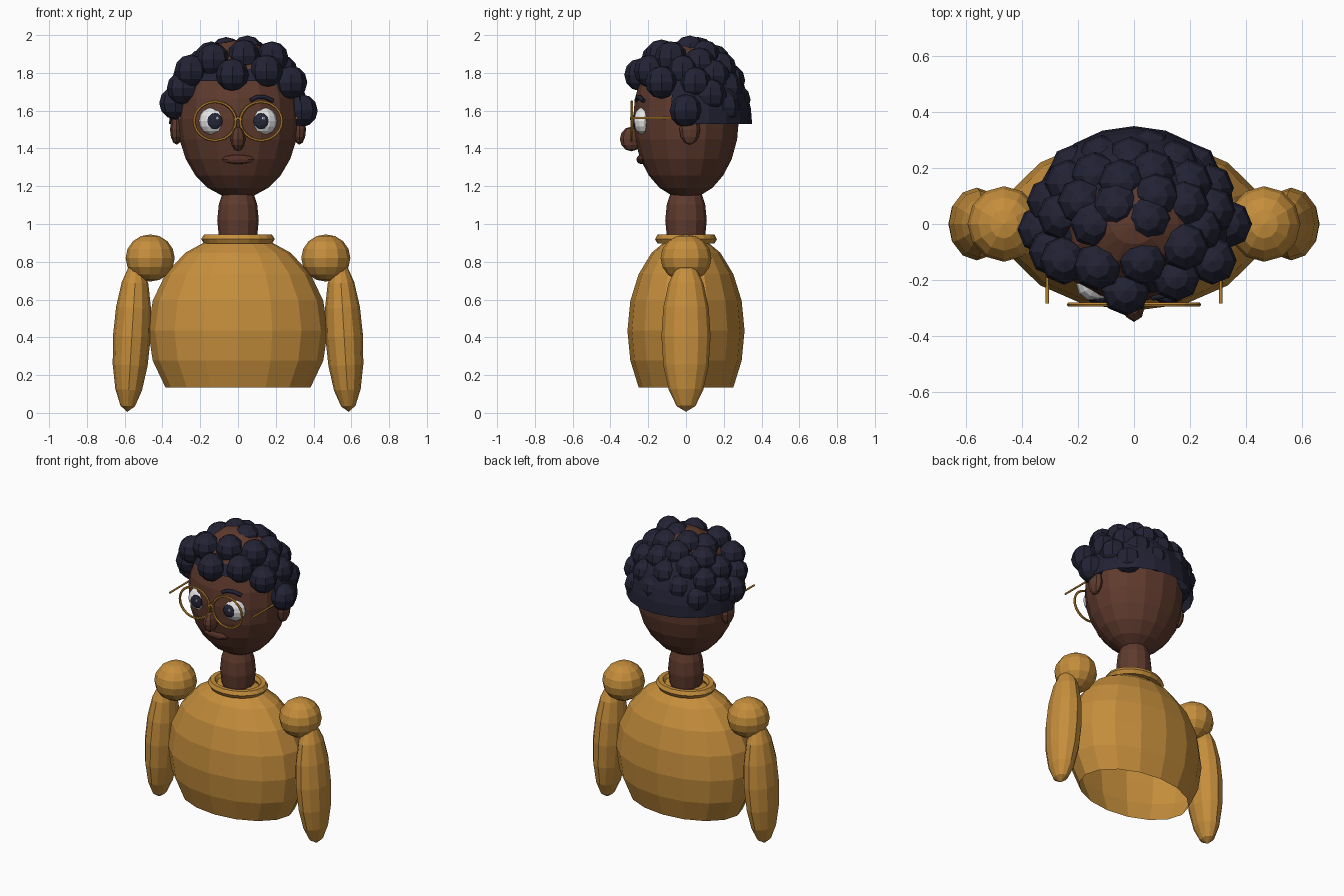
import bpy, bmesh, math
from mathutils import Matrix, Vector

old = bpy.data.objects.get("Cube")
if old:
    bpy.data.objects.remove(old, do_unlink=True)


def material(name, *rgb):
    m = bpy.data.materials.new(name)
    m.use_nodes = True
    m.diffuse_color = (*rgb, 1)
    m.node_tree.nodes["Principled BSDF"].inputs["Base Color"].default_value = (*rgb, 1)
    return m


SWEATER = material("mustard sweater", .56, .27, .045)
SKIN = material("brown skin", .115, .043, .027)
LIP = material("lip brown", .09, .03, .02)
HAIR = material("dark navy hair", .016, .016, .035)
WHITE = material("eye white", .8, .8, .8)
IRIS = material("iris navy", .018, .02, .04)
GOLD = material("gold frame", .5, .23, .03)


def finish(bm, name, mat):
    mesh = bpy.data.meshes.new(name)
    bmesh.ops.recalc_face_normals(bm, faces=bm.faces)
    bm.to_mesh(mesh)
    bm.free()
    mesh.materials.append(mat)
    ob = bpy.data.objects.new(name, mesh)
    bpy.context.collection.objects.link(ob)
    return ob


def add_ball(bm, centre, radii, seg, rings, tilt=0):
    mat = (Matrix.Translation(centre) @ Matrix.Rotation(tilt, 4, 'Y')
           @ Matrix.Diagonal((*radii, 1)))
    bmesh.ops.create_uvsphere(bm, u_segments=seg, v_segments=rings, radius=1, matrix=mat)


def ball(name, mat, centre, radii, seg=12, rings=8, tilt=0, drop=None):
    """Ellipsoid; faces whose centre satisfies drop are removed."""
    bm = bmesh.new()
    add_ball(bm, centre, radii, seg, rings, tilt)
    if drop:
        gone = [f for f in bm.faces if drop(f.calc_center_median())]
        bmesh.ops.delete(bm, geom=gone, context='FACES')
    return finish(bm, name, mat)


def ring(name, mat, centre, major, minor, scale, seg, sides, upright=False):
    """Torus, lying flat or standing to face the front."""
    bpy.ops.mesh.primitive_torus_add(major_radius=major, minor_radius=minor,
                                     major_segments=seg, minor_segments=sides)
    ob = bpy.context.object
    ob.name = name
    ob.data.transform(Matrix.Diagonal((*scale, 1)))
    if upright:
        ob.data.transform(Matrix.Rotation(math.pi / 2, 4, 'X'))
    ob.location = centre
    ob.data.materials.append(mat)


def tube(name, mat, points, radius):
    curve = bpy.data.curves.new(name, 'CURVE')
    curve.dimensions = '3D'
    curve.bevel_depth = radius
    curve.bevel_resolution = 1
    curve.use_fill_caps = True
    spline = curve.splines.new('POLY')
    spline.points.add(len(points) - 1)
    for p, co in zip(spline.points, points):
        p.co = (*co, 1)
    curve.materials.append(mat)
    ob = bpy.data.objects.new(name, curve)
    bpy.context.collection.objects.link(ob)


# Sweater: open-bottomed torso and rolled collar
ball("torso", SWEATER, (0, 0, .435), (.475, .31, .51), 16, 10, drop=lambda c: c.z < .13)
ring("collar", SWEATER, (0, 0, .92), .165, .03, (1, .84, .9), 20, 6)

# Neck, head, nose and mouth
ball("neck", SKIN, (0, 0, 1.02), (.11, .11, .22), 12, 8)
ball("head", SKIN, (0, 0, 1.555), (.32, .28, .42), 16, 12)
ball("nose", SKIN, (0, -.29, 1.45), (.04, .06, .065), 8, 6)
ball("mouth", LIP, (0, -.237, 1.342), (.09, .025, .025), 10, 6)

# Paired parts
for side, s in (("left", 1), ("right", -1)):
    ball(side + "_shoulder", SWEATER, (s * .465, 0, .82), (.13, .135, .125), 12, 8)
    ball(side + "_arm", SWEATER, (s * .562, 0, .405), (.1, .13, .4), 12, 8, tilt=-s * .06)
    ball(side + "_ear", SKIN, (s * .325, .02, 1.5), (.035, .055, .08), 8, 6)
    ball(side + "_eye", WHITE, (s * .13, -.218, 1.545), (.076, .062, .076), 12, 8)
    ball(side + "_iris", IRIS, (s * .122, -.268, 1.545), (.043, .018, .043), 10, 6)
    ball(side + "_eye_glint", WHITE, (s * .122 + .012, -.284, 1.56), (.008, .005, .008), 6, 4)
    ring(side + "_lens_rim", GOLD, (s * .122, -.288, 1.545), .11, .008, (1, .93, 1), 24, 6, True)
    tube(side + "_temple", GOLD, [(s * .31, -.285, 1.56), (s * .31, 0, 1.56)], .006)

tube("glasses_bridge", GOLD,
     [(-.02, -.288, 1.55), (0, -.29, 1.562), (.02, -.288, 1.55)], .007)
tube("left_brow", HAIR,
     [(.065, -.262, 1.655), (.1, -.256, 1.672), (.14, -.246, 1.672), (.185, -.226, 1.652)], .012)

# Hair cap with a hairline rising toward the forehead
ball("hair_cap", HAIR, (0, .02, 1.53), (.365, .33, .41), 20, 16,
     drop=lambda c: c.z < 1.53 or c.z < 1.55 - c.y)

# Curls: placed around the hairline, then spiralled over the crown and back
curls = [Vector(p) for p in (
    (-.03, -.24, 1.79), (-.25, -.13, 1.81), (.15, -.19, 1.81), (.28, -.13, 1.75),
    (-.29, -.1, 1.72), (-.33, -.02, 1.64), (.335, 0, 1.6), (-.13, -.15, 1.87),
    (.03, -.13, 1.89), (.18, -.08, 1.88))]
COUNT = 38
for i in range(COUNT):
    h = 1 - .9 * (i + .5) / COUNT
    r = math.sqrt(1 - h * h)
    a = i * math.pi * (3 - math.sqrt(5))
    p = Vector((.32 * r * math.cos(a), .02 + .245 * r * math.sin(a), 1.58 + .335 * h))
    if p.y > -.08 and p.z > 1.61 - p.y and all((p - q).length > .085 for q in curls):
        curls.append(p)
bm = bmesh.new()
for p in curls:
    add_ball(bm, p, (.087, .087, .087), 8, 6)
finish(bm, "curls", HAIR)
